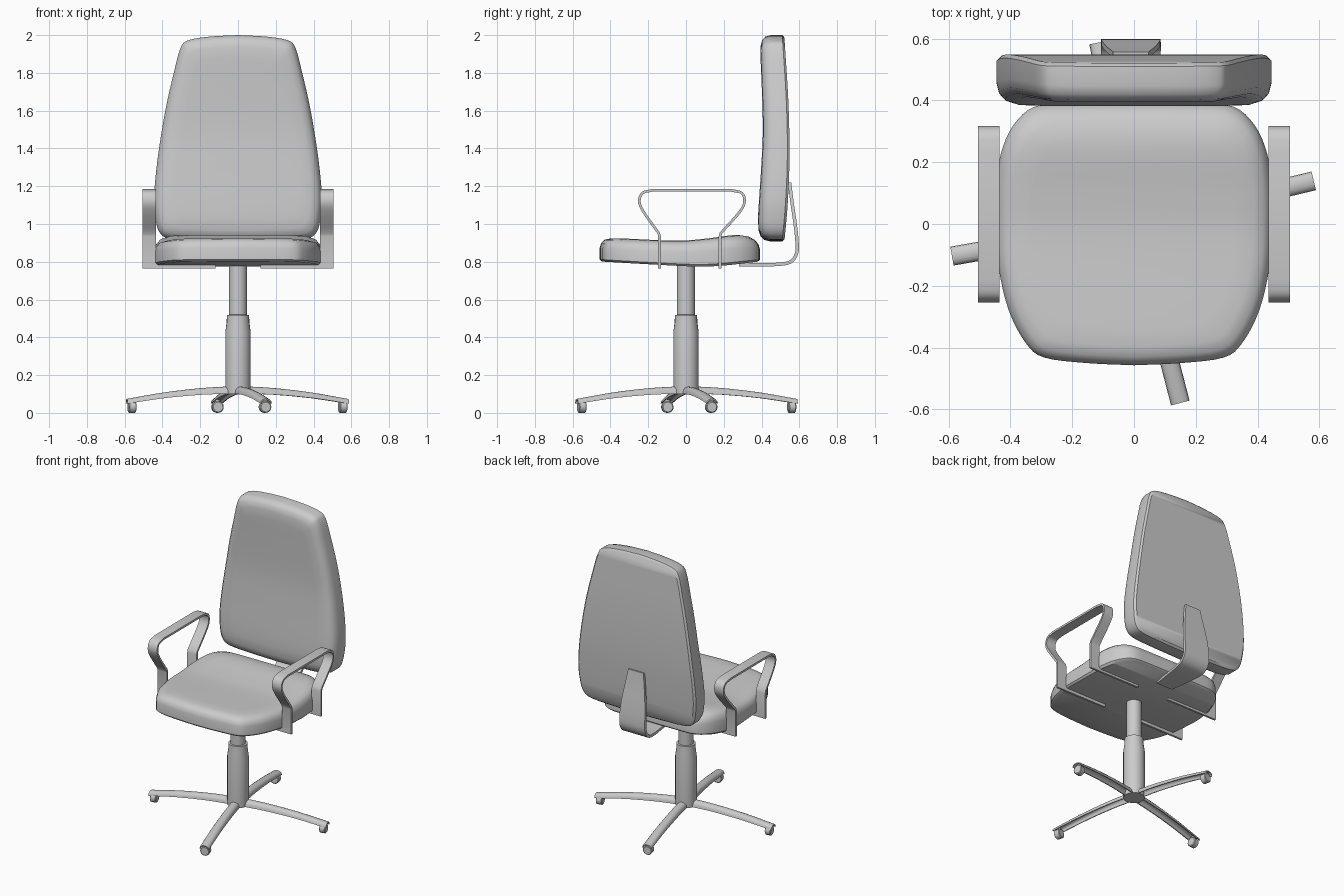
import bpy, bmesh
from math import sin, cos, pi, radians
from mathutils import Vector, Matrix

if "Cube" in bpy.data.objects:
    bpy.data.objects.remove(bpy.data.objects["Cube"])


def finish(bm, name, angle=35):
    bmesh.ops.recalc_face_normals(bm, faces=bm.faces)
    for f in bm.faces:
        f.smooth = True
    me = bpy.data.meshes.new(name)
    bm.to_mesh(me)
    bm.free()
    me.set_sharp_from_angle(angle=radians(angle))
    ob = bpy.data.objects.new(name, me)
    bpy.context.collection.objects.link(ob)
    return ob


def spline(pts, n=4):
    """Smooth curve through 2D points."""
    p = [Vector(q) for q in pts]
    p = [p[0] * 2 - p[1]] + p + [p[-1] * 2 - p[-2]]
    out = []
    for a, b, c, d in zip(p, p[1:], p[2:], p[3:]):
        for k in range(n):
            t = k / n
            out.append(0.5 * (2 * b + (c - a) * t + (2 * a - 5 * b + 4 * c - d) * t * t
                              + (3 * b - a - 3 * c + d) * t ** 3))
    return out + [p[-2]]


def lookup(pts):
    s = spline(pts, 8)

    def f(v):
        for a, b in zip(s, s[1:]):
            if v <= b.x:
                t = max(0, (v - a.x) / (b.x - a.x))
                return a.y + (b.y - a.y) * t
        return s[-1].y
    return f


def loft(name, rings, angle=35):
    """Closed sections joined in order, with end caps."""
    bm = bmesh.new()
    vs = [[bm.verts.new(p) for p in r] for r in rings]
    n = len(vs[0])
    for a, b in zip(vs, vs[1:]):
        for i in range(n):
            j = (i + 1) % n
            bm.faces.new((a[i], a[j], b[j], b[i]))
    bm.faces.new(vs[0])
    bm.faces.new(vs[-1])
    return finish(bm, name, angle)


def cushion(name, half, back, face, place):
    """Padded slab: half outline in (u, v), depth limits as functions of v."""
    right = spline(half)
    n = len(right) - 1
    lo, hi = right[0].y, right[-1].y
    mid, hv = (lo + hi) / 2, (hi - lo) / 2
    hu = max(p.x for p in right)
    bm = bmesh.new()
    rings = []
    for inset, t in [(0.012, 0), (0, 0.08), (0, 0.55), (0.008, 0.76), (0.027, 0.9),
                     (0.06, 0.975), (0.12, 1)]:
        ring = []
        for side in (1, -1):
            for p in right if side == 1 else right[-2:0:-1]:
                u = p.x * (1 - inset / hu) * side
                v = mid + (p.y - mid) * (1 - inset / hv)
                d = back(v) + (face(v) - back(v)) * t
                ring.append(bm.verts.new(place(u, v, d)))
        rings.append(ring)
    m = len(rings[0])
    for a, b in zip(rings, rings[1:]):
        for i in range(m):
            j = (i + 1) % m
            bm.faces.new((a[i], a[j], b[j], b[i]))
    for r in (rings[0], rings[-1]):          # ladder caps follow the curve in v
        for i in range(n):
            q = [r[i], r[i + 1], r[(m - i - 1) % m], r[(m - i) % m]]
            bm.faces.new(list(dict.fromkeys(q)))
    return finish(bm, name, 40)


def ribbon(name, path, cx, widths, thick):
    """Flat bent strip following a (y, z) path."""
    rings = []
    for i, p in enumerate(path):
        t = (path[min(i + 1, len(path) - 1)] - path[max(i - 1, 0)]).normalized()
        o = Vector((-t.y, t.x)) * thick / 2
        w = widths(i / (len(path) - 1)) / 2
        rings.append([(cx - w, *(p + o)), (cx + w, *(p + o)),
                      (cx + w, *(p - o)), (cx - w, *(p - o))])
    return loft(name, rings)


def lathe(name, prof, matrix=Matrix(), n=24):
    return loft(name, [[matrix @ Vector((r * cos(2 * pi * k / n), r * sin(2 * pi * k / n), z))
                        for k in range(n)] for r, z in prof])


# Seat
cushion("seat",
        [(0, -0.457), (0.15, -0.45), (0.29, -0.432), (0.35, -0.385), (0.405, -0.28),
         (0.438, -0.14), (0.446, 0), (0.446, 0.12), (0.43, 0.23), (0.39, 0.32),
         (0.32, 0.38), (0.2, 0.39), (0, 0.392)],
        lookup([(-0.46, 0.802), (-0.2, 0.787), (0.05, 0.775), (0.2, 0.78), (0.4, 0.803)]),
        lookup([(-0.46, 0.932), (-0.3, 0.922), (-0.05, 0.912), (0.1, 0.922),
                (0.25, 0.941), (0.33, 0.938), (0.4, 0.915)]),
        lambda u, v, d: (u, v, d))

# Backrest
cushion("backrest",
        [(0, 0.908), (0.2, 0.912), (0.36, 0.922), (0.415, 0.955), (0.437, 1.03),
         (0.444, 1.15), (0.425, 1.35), (0.385, 1.6), (0.34, 1.8), (0.305, 1.93),
         (0.265, 1.972), (0.15, 1.992), (0, 2.0)],
        lookup([(0.9, 0.52), (1.1, 0.538), (1.35, 0.548), (1.65, 0.542), (2.0, 0.52)]),
        lookup([(0.9, 0.38), (1.05, 0.382), (1.3, 0.398), (1.5, 0.407), (1.75, 0.4),
                (2.0, 0.388)]),
        lambda u, v, d: (u, d, v))

# Bent support joining seat and backrest
path = spline([(0.28, 0.785), (0.38, 0.785), (0.48, 0.786), (0.55, 0.798), (0.584, 0.84),
               (0.588, 0.9), (0.578, 1.0), (0.562, 1.11), (0.548, 1.22)])
width = lookup([(0, 0.12), (0.3, 0.185), (0.55, 0.192), (0.75, 0.18), (1, 0.115)])
ribbon("back_support", path, -0.01, width, 0.018)

# Armrest loops and their bars under the seat
loop = ([Vector((-0.14, 0.77)), Vector((-0.14, 0.935))]
        + spline([(-0.145, 0.952), (-0.225, 1.065), (-0.247, 1.12), (-0.23, 1.164),
                  (-0.18, 1.178)])
        + spline([(0.24, 1.178), (0.295, 1.164), (0.31, 1.12), (0.285, 1.065), (0.185, 0.952)])
        + [Vector((0.18, 0.935)), Vector((0.18, 0.77))])
for side, label in ((1, "right"), (-1, "left")):
    ribbon(label + "_armrest", loop, side * 0.47, lambda t: 0.07, 0.014)
    for y, end in ((-0.14, "front"), (0.18, "rear")):
        ribbon(f"{label}_{end}_arm_bar", [Vector((y, 0.764)), Vector((y, 0.79))],
               side * 0.3125, lambda t: 0.385, 0.014)

# Gas lift column
lathe("column_sleeve", [(0.066, 0.1), (0.067, 0.13), (0.067, 0.43), (0.06, 0.48),
                        (0.059, 0.518), (0.046, 0.52)])
lathe("column_piston", [(0.048, 0.5), (0.048, 0.785)])

# Four arched channel legs with casters
spine = spline([(0.03, 0.141), (0.2, 0.131), (0.4, 0.108), (0.598, 0.074)])
for k, ang in enumerate((13.5, 101, 190, 284.5)):
    turn = Matrix.Rotation(radians(ang), 4, 'Z')
    rings = []
    for p in spine:
        h = 0.04 - 0.015 * p.x / 0.6
        arc = [(0.031 * cos(pi * a / 8), h * (sin(pi * a / 8) ** 0.7 - 1)) for a in range(9)]
        arc += [(0.025 * cos(pi * a / 8), (h - 0.007) * sin(pi * a / 8) ** 0.7 - h)
                for a in range(8, -1, -1)]
        rings.append([turn @ Vector((p.x, s, p.y + z)) for s, z in arc])
    loft(f"leg_{k + 1}", rings)
    axle = turn @ Matrix.Translation((0.55, 0, 0.031)) @ Matrix.Rotation(pi / 2, 4, 'Y')
    lathe(f"caster_wheel_{k + 1}", [(0.026, 0), (0.031, 0.004), (0.031, 0.036), (0.026, 0.04)],
          axle, 16)
    lathe(f"caster_stem_{k + 1}", [(0.014, 0.04), (0.014, 0.072)],
          turn @ Matrix.Translation((0.572, 0, 0)), 12)
